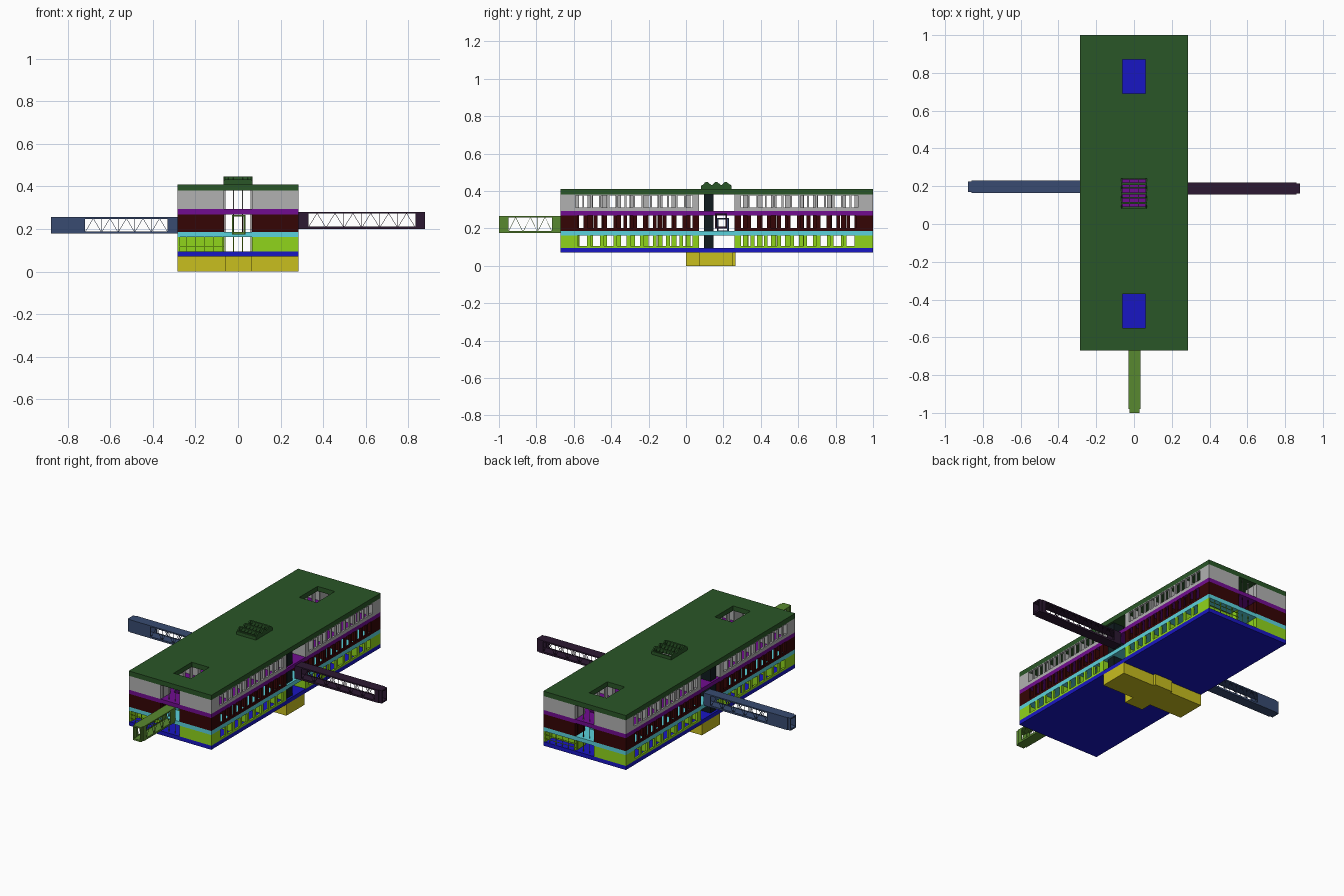
import bpy, bmesh
from math import radians
from mathutils import Matrix, Vector

if "Cube" in bpy.data.objects:
    bpy.data.objects.remove(bpy.data.objects["Cube"])

W, Y0, Y1, CY = 0.285, -0.67, 1.0, 0.165   # building half width, ends, middle
T = 0.012                                  # wall thickness


def finish(name, bm, color):
    bmesh.ops.recalc_face_normals(bm, faces=bm.faces)
    me = bpy.data.meshes.new(name)
    bm.to_mesh(me)
    bm.free()
    ob = bpy.data.objects.new(name, me)
    bpy.context.collection.objects.link(ob)
    mat = bpy.data.materials.new(name + "_color")
    mat.diffuse_color = (*[c ** 2.2 for c in color], 1)   # screen color to linear
    mat.use_nodes = True
    mat.node_tree.nodes["Principled BSDF"].inputs["Base Color"].default_value = mat.diffuse_color
    me.materials.append(mat)
    return ob


def box(bm, x0, x1, y0, y1, z0, z1):
    m = Matrix.Translation(((x0 + x1) / 2, (y0 + y1) / 2, (z0 + z1) / 2))
    m = m @ Matrix.Diagonal((x1 - x0, y1 - y0, z1 - z0, 1))
    bmesh.ops.create_cube(bm, size=1, matrix=m)


def bar(bm, p, q, t):
    p, q = Vector(p), Vector(q)
    d = q - p
    m = Matrix.Translation((p + q) / 2) @ d.to_track_quat('Z', 'Y').to_matrix().to_4x4()
    bmesh.ops.create_cube(bm, size=1, matrix=m @ Matrix.Diagonal((t, t, d.length, 1)))


def slab(name, z0, z1, color, xs, ys, holes=()):
    """Plate cut on a grid of lines, with the listed grid cells left open."""
    bm = bmesh.new()
    v = [[bm.verts.new((x, y, z0)) for y in ys] for x in xs]
    for i in range(len(xs) - 1):
        for j in range(len(ys) - 1):
            if (i, j) not in holes:
                bm.faces.new((v[i][j], v[i + 1][j], v[i + 1][j + 1], v[i][j + 1]))
    loose = [a for a in bm.verts if not a.link_faces]
    bmesh.ops.delete(bm, geom=loose, context='VERTS')
    r = bmesh.ops.extrude_face_region(bm, geom=bm.faces[:], use_keep_orig=True)
    top = [g for g in r['geom'] if isinstance(g, bmesh.types.BMVert)]
    bmesh.ops.translate(bm, verts=top, vec=(0, 0, z1 - z0))
    return finish(name, bm, color)


LIME, RED, GREY = (0.56, 0.83, 0.13), (0.22, 0.05, 0.05), (0.69, 0.69, 0.69)
BLUE, CYAN, PURPLE = (0.12, 0.11, 0.76), (0.36, 0.82, 0.86), (0.44, 0.08, 0.56)
ROOF = (0.18, 0.34, 0.17)

# floors and roof, with two atrium openings and the skylight opening
XS = [-W, -0.06, 0.06, W]
YS = [Y0, -0.55, -0.37, 0.09, 0.24, 0.69, 0.87, Y1]
atria = [(1, 1), (1, 5)]
slab("ground_slab", 0.07, 0.095, BLUE, [-W, W], [Y0, Y1])
slab("first_floor_slab", 0.162, 0.187, CYAN, XS, YS, atria)
slab("second_floor_slab", 0.268, 0.293, PURPLE, XS, YS, atria)
slab("roof", 0.38, 0.41, ROOF, XS, YS, atria + [(1, 3)])

# cross-shaped basement
slab("basement", 0, 0.07, (0.78, 0.74, 0.14), [-W, -0.06, 0.065, W],
     [0.0, 0.07, 0.25, 0.265], [(0, 0), (2, 0), (0, 2), (2, 2)])


def storey(name, z0, z1, sill, head, pitch, pier, color, open_corner):
    """Half a storey, then its copy turned 180 degrees about the middle."""
    b = []
    for s in (-1, 1):
        xo = sorted((s * W, s * (W - T)))
        xc = sorted((s * 0.065, s * 0.073))
        # long facade: solid ends, sill, head and piers
        start = Y0 + (0.004 if open_corner and s < 0 else 0)
        b.append((*xo, start, -0.6 + pier, z0, z1))
        b.append((*xo, 0.035, 0.07, z0, z1))
        b.append((*xo, -0.6, 0.035, z0, z0 + sill))
        if head:
            b.append((*xo, -0.6, 0.035, z1 - head, z1))
        n = round(0.635 / pitch)
        for i in range(1, n):
            y = -0.6 + i * 0.635 / n
            b.append((*xo, y, y + pier, z0 + sill, z1 - head))
        # corridor wall with door gaps, and room partitions
        for i in range(9):
            y = -0.6 + i * 0.0745
            b.append((*xc, y, y + 0.028, z0, z1))
            if i % 2 == 0:
                x = sorted((s * 0.073, s * (W - T)))
                b.append((*x, y, y + 0.006, z0, z1))
        b.append((*xc, Y0 + T, -0.6, z0, z1))
        # gap side walls next to the bridges
        x = sorted((s * 0.073, s * (W - T)))
        b.append((*x, 0.062, 0.07, z0, z1))
        # end wall, recessed behind mullions at the open corner
        x = sorted((s * 0.065, s * W))
        if open_corner and s < 0:
            b.append((*x, Y0 + 0.09, Y0 + 0.1, z0, z1))
            for i in range(6):
                xm = -W + i * 0.0425
                b.append((xm, xm + 0.002, Y0, Y0 + 0.004, z0, z1))
            for zr in (z0 + 0.02, z0 + 0.045):
                b.append((-W, -0.065, Y0, Y0 + 0.004, zr, zr + 0.002))
        else:
            b.append((*x, Y0, Y0 + T, z0, z1))
    # thin glazing frame in the middle bay
    for xm in (-0.062, -0.022, 0.02, 0.06):
        b.append((xm - 0.0015, xm + 0.0015, Y0 + 0.02, Y0 + 0.023, z0, z1))
    bm = bmesh.new()
    for x0, x1, y0, y1, a, c in b:
        box(bm, x0, x1, y0, y1, a, c)
        box(bm, -x1, -x0, 2 * CY - y1, 2 * CY - y0, a, c)
    finish(name, bm, color)


storey("ground_storey_walls", 0.095, 0.162, 0.012, 0.0, 0.07, 0.02, LIME, True)
storey("first_storey_walls", 0.187, 0.268, 0.014, 0.0, 0.053, 0.02, RED, False)
storey("second_storey_walls", 0.293, 0.38, 0.02, 0.004, 0.045, 0.01, GREY, False)

# lift shafts in the bridge bays
bm = bmesh.new()
for s in (-1, 1):
    x = sorted((s * 0.2, s * 0.272))
    for z0, z1 in ((0.095, 0.162), (0.187, 0.268), (0.293, 0.38)):
        box(bm, *x, 0.095, 0.147, z0, z1)
finish("lift_shafts", bm, (0.09, 0.13, 0.14))

# sawtooth skylight: curb, gables, ridge panels and glazing bars
bm = bmesh.new()
for s in (-1, 1):
    box(bm, *sorted((s * 0.06, s * 0.068)), 0.085, 0.24, 0.405, 0.43)
    for i in range(3):
        y = 0.087 + i * 0.051
        prof = [(y, 0.43), (y + 0.014, 0.445), (y + 0.028, 0.448), (y + 0.051, 0.43)]
        f = bm.faces.new([bm.verts.new((s * 0.068, a, c)) for a, c in prof])
        r = bmesh.ops.extrude_face_region(bm, geom=[f], use_keep_orig=True)
        vs = [g for g in r['geom'] if isinstance(g, bmesh.types.BMVert)]
        bmesh.ops.translate(bm, verts=vs, vec=(-s * 0.008, 0, 0))
for y in (0.08, 0.236):
    box(bm, -0.068, 0.068, y, y + 0.008, 0.405, 0.43)
for i in range(3):
    y = 0.087 + i * 0.051
    box(bm, -0.062, 0.062, y + 0.018, y + 0.03, 0.425, 0.448)
    box(bm, -0.062, 0.062, y - 0.002, y + 0.006, 0.424, 0.432)
    for k in range(5):
        x = -0.045 + k * 0.0225
        bar(bm, (x, y, 0.43), (x, y + 0.026, 0.446), 0.002)
        bar(bm, (x, y + 0.026, 0.446), (x, y + 0.051, 0.43), 0.002)
finish("skylight", bm, ROOF)


def bridge(name, length, half, z0, z1, near, far, bays, loc, turn, color):
    """Covered truss bridge along +x from its root, then turned into place."""
    bm = bmesh.new()
    box(bm, 0, length - 0.02, -half, half, z0, z0 + 0.008)
    box(bm, 0, length - 0.02, -half, half, z1 - 0.007, z1)
    for s in (-1, 1):
        side = sorted((s * half, s * (half - 0.005)))
        box(bm, 0, near, *side, z0, z1)                      # root panel
        box(bm, length - far, length - 0.02, *side, z0, z1)  # end panel
        inner = sorted((s * (half - 0.005), s * (half - 0.01)))
        box(bm, length - 0.03, length, *inner, z0, z1)       # narrower end collar
        y = s * (half - 0.003)
        step = (length - near - far) / bays
        for i in range(bays):
            a = near + i * step
            bar(bm, (a, y, z0), (a, y, z1), 0.002)
            lo, hi = z0 + 0.006, z1 - 0.006
            bar(bm, (a, y, lo), (a + step / 2, y, hi), 0.002)
            bar(bm, (a + step / 2, y, hi), (a + step, y, lo), 0.002)
        box(bm, near, length - far, *side, z0, z0 + 0.011)   # lower chord
        box(bm, near, length - far, *side, z1 - 0.008, z1)   # upper chord
    c = half - 0.005
    box(bm, length - 0.03, length, -c, c, z0, z0 + 0.01)
    box(bm, length - 0.03, length, -c, c, z1 - 0.008, z1)
    ob = finish(name, bm, color)
    ob.location = loc
    ob.rotation_euler = (0, 0, radians(turn))


bridge("left_bridge", 0.6, 0.032, 0.178, 0.256, 0.05, 0.16, 5,
       (-0.28, 0.197, 0), 180, (0.23, 0.30, 0.44))
bridge("right_bridge", 0.6, 0.032, 0.2, 0.28, 0.05, 0.045, 6,
       (0.28, 0.188, 0), 0, (0.19, 0.12, 0.21))
bridge("front_bridge", 0.335, 0.032, 0.175, 0.266, 0.05, 0.05, 3,
       (0.003, -0.665, 0), -90, (0.35, 0.53, 0.20))
